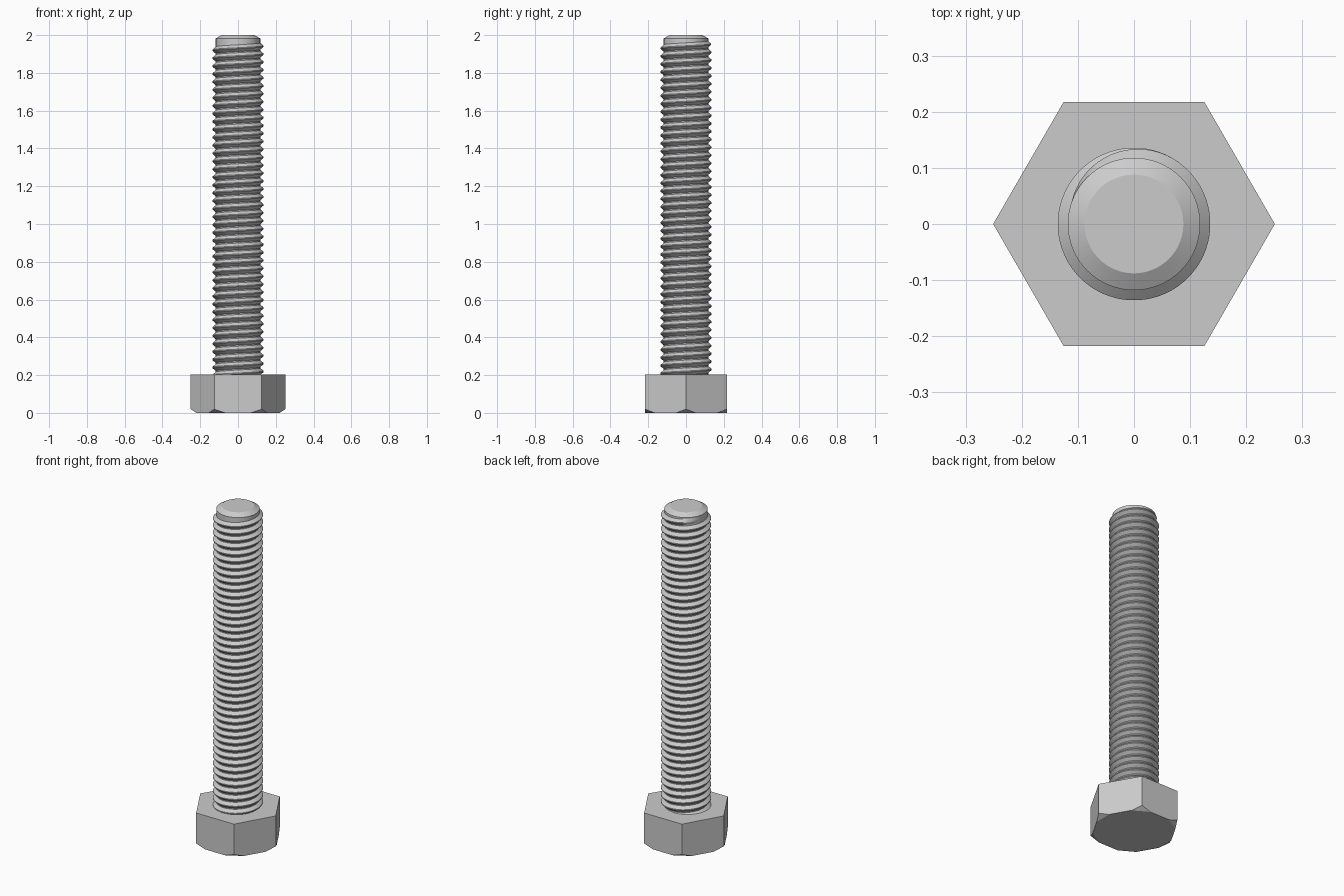
import bpy, bmesh, math
from mathutils import Vector

cube = bpy.data.objects.get("Cube")
if cube:
    bpy.data.objects.remove(cube, do_unlink=True)

steel = bpy.data.materials.new("light_grey_steel")
steel.use_nodes = True
grey = (0.6, 0.6, 0.6, 1)
steel.diffuse_color = grey
steel.node_tree.nodes["Principled BSDF"].inputs["Base Color"].default_value = grey


def finish(name, bm, smooth=True):
    bmesh.ops.recalc_face_normals(bm, faces=bm.faces)
    mesh = bpy.data.meshes.new(name)
    bm.to_mesh(mesh)
    bm.free()
    mesh.materials.append(steel)
    obj = bpy.data.objects.new(name, mesh)
    bpy.context.collection.objects.link(obj)
    if smooth:
        bpy.ops.object.select_all(action='DESELECT')
        obj.select_set(True)
        bpy.context.view_layer.objects.active = obj
        bpy.ops.object.shade_smooth_by_angle(angle=math.radians(30))
    return obj


def polar(radius, angle, z):
    return Vector((radius * math.cos(angle), radius * math.sin(angle), z))


HEAD_R, HEAD_H = 0.251, 0.203
ROOT, CREST, PITCH = 0.118, 0.136, 0.042
SEG = 64

# Hexagonal head with its six lower corners cut away
bm = bmesh.new()
rings = [[bm.verts.new(polar(HEAD_R, math.radians(60 * i), z)) for i in range(6)]
         for z in (0, HEAD_H)]
bm.faces.new(rings[0])
bm.faces.new(rings[1])
for i in range(6):
    j = (i + 1) % 6
    bm.faces.new((rings[0][i], rings[0][j], rings[1][j], rings[1][i]))
for i in range(6):
    a = math.radians(60 * i)
    cut = bmesh.ops.bisect_plane(
        bm, geom=bm.verts[:] + bm.edges[:] + bm.faces[:],
        plane_co=polar(HEAD_R, a, 0.02), plane_no=polar(0.02, a, -0.03),
        clear_outer=True)
    edges = [e for e in cut["geom_cut"] if isinstance(e, bmesh.types.BMEdge)]
    bmesh.ops.holes_fill(bm, edges=edges)
finish("hex_head", bm, smooth=False)

# Shank core with a chamfered tip
bm = bmesh.new()
profile = [(ROOT, HEAD_H - 0.02), (ROOT, 1.982), (0.088, 2.0)]
rings = [[bm.verts.new(polar(r, math.tau * i / SEG, z)) for i in range(SEG)]
         for r, z in profile]
for low, high in zip(rings, rings[1:]):
    for i in range(SEG):
        j = (i + 1) % SEG
        bm.faces.new((low[i], low[j], high[j], high[i]))
bm.faces.new(rings[0])
bm.faces.new(rings[-1])
finish("shank", bm)

# Right-handed helical thread that fades into the shank near the tip
bm = bmesh.new()
end_angle = math.radians(160)
end_z, start_z = 1.96, HEAD_H - 0.015
steps = int((end_z - start_z) / PITCH * SEG)
fade = int(SEG * 0.3)
previous = None
for k in range(steps + 1):
    left = steps - k
    angle = end_angle - math.tau * left / SEG
    z = end_z - PITCH * left / SEG
    t = min(1, left / fade)
    top = ROOT + (CREST - ROOT) * math.sin(t * math.pi / 2)
    section = [(ROOT - 0.001, -0.45), (top, -0.06), (top, 0.06), (ROOT - 0.001, 0.45)]
    row = [bm.verts.new(polar(r, angle, z + PITCH * dz)) for r, dz in section]
    if previous:
        for a in range(3):
            bm.faces.new((previous[a], row[a], row[a + 1], previous[a + 1]))
    else:
        bm.faces.new(row)
    previous = row
bm.faces.new(previous)
finish("thread", bm)
